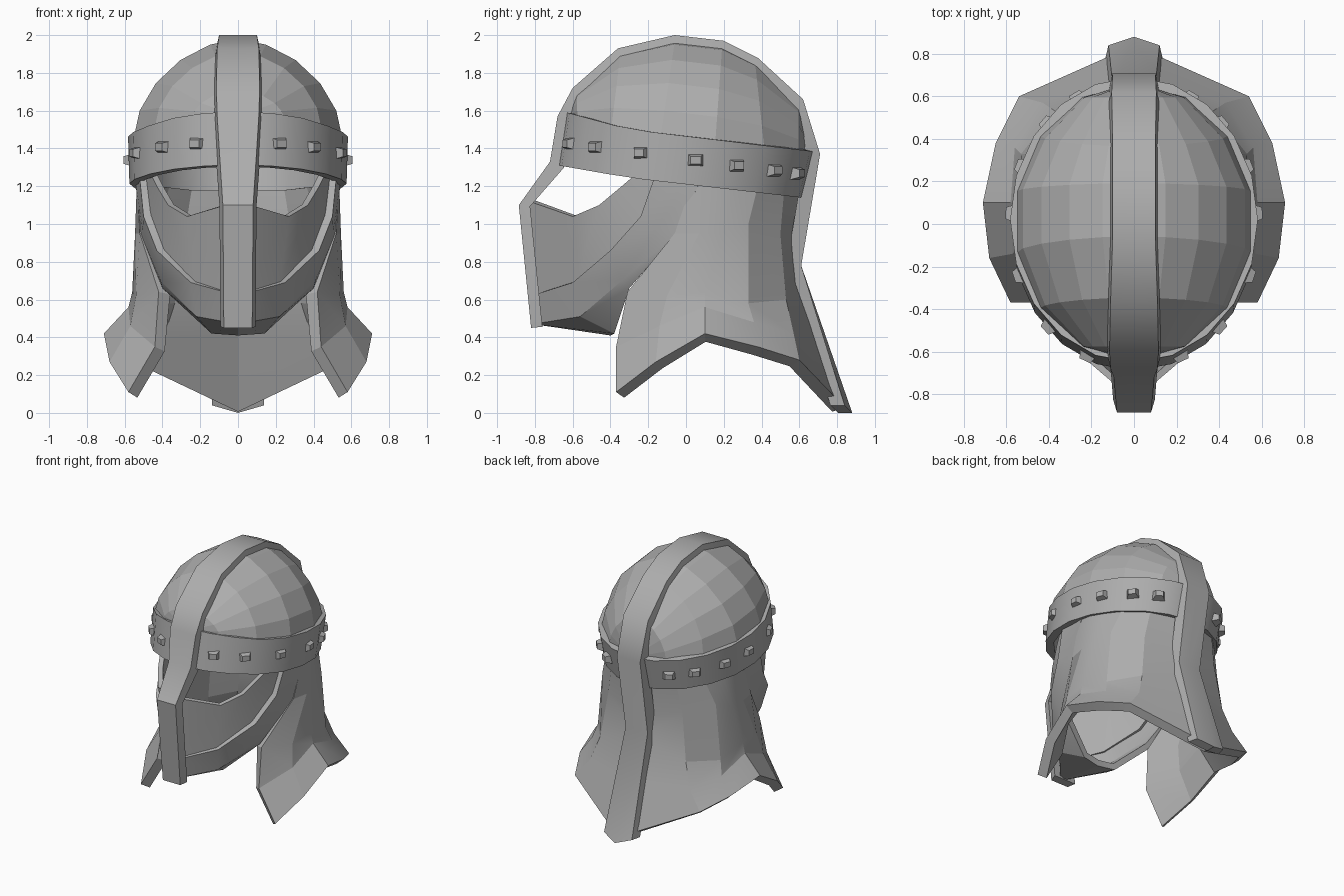
import bpy, bmesh, math
from mathutils import Vector, Matrix

cube = bpy.data.objects.get("Cube")
if cube:
    bpy.data.objects.remove(cube)

steel = bpy.data.materials.new("grey_steel")
steel.use_nodes = True
grey = (0.42, 0.42, 0.42, 1)
steel.diffuse_color = grey
steel.node_tree.nodes["Principled BSDF"].inputs["Base Color"].default_value = grey


def finish(name, bm):
    """Turn a bmesh into a named, selected object with the steel material."""
    mesh = bpy.data.meshes.new(name)
    bm.to_mesh(mesh)
    bm.free()
    mesh.materials.append(steel)
    obj = bpy.data.objects.new(name, mesh)
    bpy.context.collection.objects.link(obj)
    bpy.ops.object.select_all(action="DESELECT")
    obj.select_set(True)
    bpy.context.view_layer.objects.active = obj
    return obj


def plate(name, rows, thickness, smooth_angle=None):
    """Loft rows of points into a left half, mirror it and thicken inwards."""
    bm = bmesh.new()
    grid = [[bm.verts.new(p) for p in row] for row in rows]
    for low, high in zip(grid, grid[1:]):
        for i in range(len(low) - 1):
            bm.faces.new((low[i], low[i + 1], high[i + 1], high[i]))
    bmesh.ops.remove_doubles(bm, verts=bm.verts, dist=0.0005)
    bm.normal_update()
    middle = Vector((0, 0, 1))
    facing = sum(f.normal.dot(f.calc_center_median() - middle) * f.calc_area()
                 for f in bm.faces)
    if facing < 0:
        bmesh.ops.reverse_faces(bm, faces=bm.faces)
    obj = finish(name, bm)
    mirror = obj.modifiers.new("mirror", "MIRROR")
    mirror.use_clip = True
    solid = obj.modifiers.new("thickness", "SOLIDIFY")
    solid.thickness = thickness
    solid.offset = -1
    solid.use_even_offset = False
    # Smooth only after thickening, so that the rims stay crisp
    if smooth_angle:
        for modifier in (mirror, solid):
            bpy.ops.object.modifier_apply(modifier=modifier.name)
        bpy.ops.object.shade_smooth_by_angle(angle=math.radians(smooth_angle))


def half_ring(a, b, y_shift, height, count=10):
    """Left half of an ellipse, front to back, with z given by height(y)."""
    points = []
    for i in range(count + 1):
        t = math.pi * (i / count - 0.5)
        y = y_shift + b * math.sin(t)
        x = a * math.cos(t) if 0 < i < count else 0
        points.append((x, y, height(y)))
    return points


def brow_lift(y):
    return max(0, -y - 0.3)


def band_top(y):
    return 1.465 - 0.12 * y + 0.15 * brow_lift(y)


def band_bottom(y):
    return 1.21 - 0.115 * y + 0.06 * brow_lift(y)


# Ridge line: nose guard, over the crown and down the nape (y, z, half width)
path = [(-.82, .45, .075), (-.885, 1.1, .08), (-.72, 1.33, .095),
        (-.68, 1.57, .11), (-.6, 1.72, .115), (-.36, 1.93, .11),
        (-.06, 2, .1), (.2, 1.97, .1), (.38, 1.88, .1), (.62, 1.66, .105),
        (.71, 1.37, .1), (.61, .78, .095), (.88, 0, .12)]

# Brow band, tilted down towards the back
plate("brow_band", [
    half_ring(0.575, 0.66, -0.03, band_bottom),
    half_ring(0.582, 0.67, 0.02, band_top),
], 0.06, 25)

# Faceted skull dome: arcs from just under the ridge line down to the band
crown = path[3:11]
rim = half_ring(0.565, 0.65, 0.01, lambda y: band_top(y) - 0.02, len(crown) - 1)
levels = 5
dome_rows = []
for k in range(levels + 1):
    t = math.pi / 2 * k / levels
    rise = max(0, math.cos(t)) ** 1.12
    out = math.sin(t) ** 1.12
    row = []
    for (ridge_y, ridge_z, w), (x, y, z) in zip(crown, rim):
        top_y, top_z = ridge_y * 0.96, 1.45 + (ridge_z - 1.45) * 0.96
        row.append((x * out, y + (top_y - y) * rise, z + (top_z - z) * rise))
    dome_rows.append(row)
plate("skull_dome", dome_rows, 0.04)

# Neck guard: rows from top to hem, each from the front edge to the back
plate("neck_guard", [
    [(.535, .04, 1.24), (.53, .14, 1.23), (.49, .25, 1.21),
     (.42, .38, 1.2), (.28, .52, 1.18), (0, .61, 1.17)],
    [(.52, -.06, .95), (.545, .07, .95), (.54, .2, .96),
     (.49, .33, 1), (.32, .5, .95), (0, .59, .88)],
    [(.42, -.31, .64), (.54, -.1, .62), (.56, .1, .64),
     (.53, .33, .58), (.37, .53, .6), (0, .6, .72)],
    [(.44, -.37, .35), (.57, -.14, .46), (.58, .1, .56),
     (.56, .36, .48), (.43, .57, .42), (0, .71, .42)],
    [(.58, -.37, .11), (.68, -.16, .27), (.71, .1, .42),
     (.65, .38, .35), (.54, .6, .28), (0, .84, .03)],
], 0.07, 16)

# Jaw guard: upper rim, chin line and underside, from the chin to the temple
plate("jaw_guard", [
    [(0, -.82, .62), (.25, -.6, .69), (.43, -.4, .86),
     (.5, -.24, 1.04), (.52, -.17, 1.24)],
    [(0, -.81, .47), (.22, -.56, .51), (.41, -.34, .7),
     (.505, -.16, .97), (.53, 0, 1.24)],
    [(0, -.4, .41), (.14, -.38, .42), (.4, -.3, .66),
     (.515, -.05, .95), (.545, .08, 1.24)],
], 0.045, 30)

# Cheek panel, set back from the jaw rim, with the eye opening above it
plate("cheek_panel", [
    [(0, -.8, .6), (.22, -.59, .67), (.39, -.39, .83),
     (.465, -.22, 1.04), (.49, -.15, 1.25)],
    [(0, -.83, 1.12), (.27, -.6, 1.04), (.37, -.46, 1.1),
     (.43, -.34, 1.2), (.46, -.27, 1.26)],
], 0.035, 30)

# Ridge strip, a tapered bar along the ridge line
bm = bmesh.new()
sections = []
for i, (y, z, w) in enumerate(path):
    last = i == len(path) - 1
    before, after = path[max(i - 1, 0)], path[i if last else i + 1]
    along = Vector((after[0] - before[0], after[1] - before[1])).normalized()
    depth = 0.06 if i < 2 else 0.08
    inner_y = y + along.y * depth
    inner_z = max(0, z - along.x * depth)
    # The hem end is swept back to a point in the middle
    sag = 0.04 if last else 0
    sections.append([bm.verts.new(p) for p in (
        (-w, y - sag, z + sag), (0, y, z), (w, y - sag, z + sag),
        (w + 0.018, inner_y - sag, inner_z + sag), (0, inner_y, inner_z),
        (-w - 0.018, inner_y - sag, inner_z + sag))])
for first, second in zip(sections, sections[1:]):
    for j in range(6):
        k = (j + 1) % 6
        bm.faces.new((first[j], first[k], second[k], second[j]))
for end in (sections[0], sections[-1]):
    bm.faces.new((end[0], end[1], end[4], end[5]))
    bm.faces.new((end[1], end[2], end[3], end[4]))
bmesh.ops.recalc_face_normals(bm, faces=bm.faces)
finish("ridge_strip", bm)
bpy.ops.object.shade_smooth_by_angle(angle=math.radians(35))

# Square studs around the brow band
bm = bmesh.new()
a, b = 0.575, 0.665
for side in (-1, 1):
    for y in (-.615, -.48, -.24, .05, .27, .47, .59):
        x = side * a * math.sqrt(1 - (y / b) ** 2)
        out = Vector((x / a ** 2, y / b ** 2, 0)).normalized()
        up = Vector((0, 0, 1))
        across = up.cross(out)
        frame = Matrix((across, up, out)).transposed().to_4x4()
        place = Matrix.Translation((x, y, 1.345 - 0.13 * y))
        shape = Matrix.Diagonal((1, 0.75, 1, 1)) @ Matrix.Rotation(math.pi / 4, 4, "Z")
        bmesh.ops.create_cone(bm, cap_ends=True, segments=4, radius1=0.07,
                              radius2=0.038, depth=0.06,
                              matrix=place @ frame @ shape)
finish("band_studs", bm)
